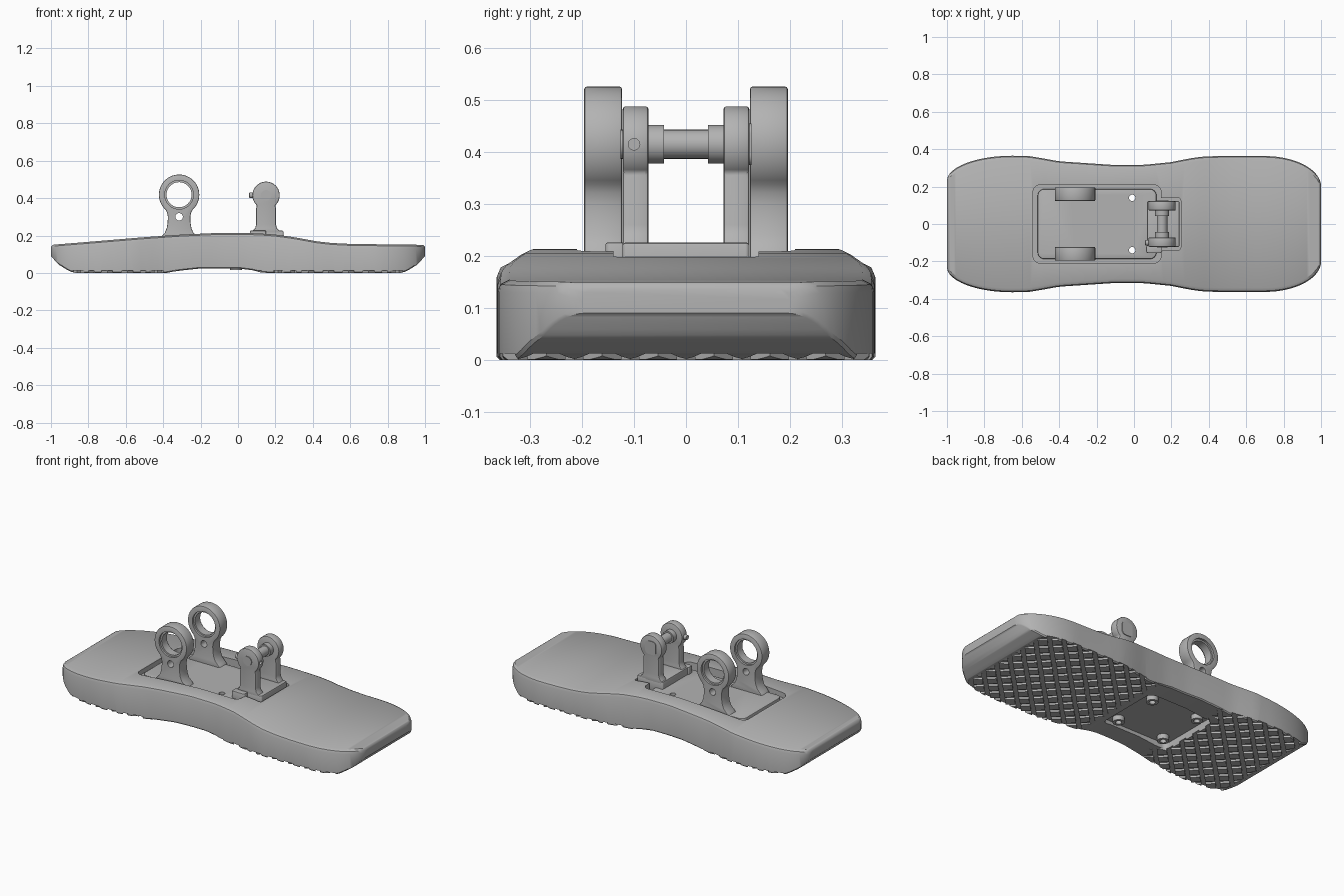
import bpy, bmesh, math
from math import sin, cos, pi, sqrt, radians
from mathutils import Matrix, Vector

old = bpy.data.objects.get("Cube")
if old:
    bpy.data.objects.remove(old)

grey = bpy.data.materials.new("plain grey")
grey.use_nodes = True
GREY = (0.45, 0.45, 0.45, 1)
grey.diffuse_color = GREY
grey.node_tree.nodes["Principled BSDF"].inputs["Base Color"].default_value = GREY


def finish(name, bm):
    bmesh.ops.recalc_face_normals(bm, faces=bm.faces)
    mesh = bpy.data.meshes.new(name)
    bm.to_mesh(mesh)
    bm.free()
    mesh.materials.append(grey)
    ob = bpy.data.objects.new(name, mesh)
    bpy.context.collection.objects.link(ob)
    return ob


def activate(ob):
    bpy.ops.object.select_all(action='DESELECT')
    ob.select_set(True)
    bpy.context.view_layer.objects.active = ob


def smooth(ob, angle=30):
    activate(ob)
    bpy.ops.object.shade_smooth_by_angle(angle=radians(angle))


def bevel(ob, width):
    activate(ob)
    mod = ob.modifiers.new("bevel", 'BEVEL')
    mod.width, mod.segments, mod.angle_limit = width, 2, radians(50)
    bpy.ops.object.modifier_apply(modifier=mod.name)


def cut(ob, cutter):
    activate(ob)
    mod = ob.modifiers.new("cut", 'BOOLEAN')
    mod.operation, mod.solver, mod.object = 'DIFFERENCE', 'EXACT', cutter
    bpy.ops.object.modifier_apply(modifier=mod.name)
    bpy.data.objects.remove(cutter)


def prism(name, points, axis, lo, hi):
    """Extrude a 2D outline along an axis: z takes (x, y), y takes (x, z), x takes (y, z)."""
    place = {'z': lambda a, b, t: (a, b, t), 'y': lambda a, b, t: (a, t, b),
             'x': lambda a, b, t: (t, a, b)}[axis]
    bm = bmesh.new()
    ends = [[bm.verts.new(place(a, b, t)) for a, b in points] for t in (lo, hi)]
    bm.faces.new(ends[0])
    bm.faces.new(ends[1])
    for i in range(len(points)):
        j = (i + 1) % len(points)
        bm.faces.new((ends[0][i], ends[0][j], ends[1][j], ends[1][i]))
    return finish(name, bm)


def circle(a, b, r, n=32):
    return [(a + r * cos(2 * pi * i / n), b + r * sin(2 * pi * i / n)) for i in range(n)]


def round_rect(x0, x1, y0, y1, r):
    pts = []
    for k, (cx, cy) in enumerate([(x1 - r, y1 - r), (x0 + r, y1 - r), (x0 + r, y0 + r), (x1 - r, y0 + r)]):
        pts += [(cx + r * cos((k + i / 6) * pi / 2), cy + r * sin((k + i / 6) * pi / 2)) for i in range(7)]
    return pts


def table(points, x):
    for (a, u), (b, v) in zip(points, points[1:]):
        if x <= b:
            return u + (v - u) * max(0, (x - a) / (b - a))
    return points[-1][1]


# Sole: sections along x from width, top and bottom curves
WAIST = [(-.65, .365), (-.56, .363), (-.5, .353), (-.4, .335), (-.25, .325), (-.1, .315), (.05, .316),
         (.2, .331), (.3, .351), (.37, .361), (.45, .363), (.7, .363)]
TOP = [(-1, .15), (-.8, .166), (-.5, .191), (-.3, .205), (-.1, .214), (.1, .212), (.2, .205), (.3, .191),
       (.42, .169), (.5, .16), (.6, .155), (1, .15)]
BOTTOM = [(-1, .09), (-.96, .045), (-.9, .008), (-.87, 0), (-.38, 0), (-.33, .01), (-.2, .024), (0, .024),
          (.08, .014), (.13, 0), (.87, 0), (.9, .008), (.96, .045), (1, .09)]


def half_width(x):
    if x > .7:
        return .2 + .163 * sqrt(max(0, 1 - ((x - .7) / .3) ** 2))
    if x < -.65:
        return .23 + .135 * sqrt(max(0, 1 - ((x + .65) / .35) ** 2))
    return table(WAIST, x)


bm = bmesh.new()
rings = []
STEPS = 80
for i in range(STEPS + 1):
    x = -cos(pi * i / STEPS)
    w, b = half_width(x), table(BOTTOM, x)
    t = table(TOP, x) - .012 * max(0, (abs(x) - .985) / .015) ** 2
    half = [(w - .006, b), (w, b + .006), (w, t - .022), (w - .006, t - .008), (w - .022, t)]
    loop = half + [(-y, z) for y, z in reversed(half)]
    rings.append([bm.verts.new((x, y, z)) for y, z in loop])
for p, q in zip(rings, rings[1:]):
    for i in range(len(p)):
        j = (i + 1) % len(p)
        bm.faces.new((p[i], p[j], q[j], q[i]))
bm.faces.new(rings[0])
bm.faces.new(rings[-1])
sole = finish("sole", bm)

# Tread grooves: two crossing diagonal families
for turn in (45, -45):
    bm = bmesh.new()
    for k in range(-13, 14):
        at = Matrix.Rotation(radians(turn), 4, 'Z') @ Matrix.Translation((0, k * .076, -.019))
        bmesh.ops.create_cube(bm, size=1, matrix=at @ Matrix.Diagonal((3, .024, .062, 1)))
    cut(sole, finish("groove_cutter", bm))

# Top pocket, underside recess and bolt holes
cut(sole, prism("pocket", round_rect(-.54, .145, -.21, .21, .04), 'z', .16, .4))
cut(sole, prism("pocket_end", round_rect(.05, .25, -.14, .14, .015), 'z', .16, .4))
cut(sole, prism("recess", round_rect(-.385, .055, -.195, .195, .03), 'z', -.1, .045))
insert = prism("mounting_plate", round_rect(-.515, .12, -.187, .187, .035), 'z', .15, .183)
bevel(insert, .006)
for x in (-.32, -.01):
    for y in (-.14, .14):
        for ob in (sole, insert):
            cut(ob, prism("bolt_hole", circle(x, y, .017), 'z', -.1, .4))
        boss = prism("bolt_boss", circle(x, y, .032), 'z', .016, .05)
        cut(boss, prism("bolt_hole", circle(x, y, .017), 'z', -.1, .4))
        smooth(boss)
smooth(sole)
smooth(insert)


def lug(name, cx, cz, r, stem, y0, y1, edge):
    """Upright eye: round head on a flared stem given as right side (dx, z), left mirrored."""
    arc = [(cx + r * cos(radians(a)), cz + r * sin(radians(a))) for a in range(-48, 229, 6)]
    left = [(cx - dx, z) for dx, z in stem]
    right = [(cx + dx, z) for dx, z in reversed(stem)]
    ob = prism(name, arc + left + right, 'y', y0, y1)
    bevel(ob, edge)
    return ob


BIG_STEM = [(.064, .322), (.06, .3), (.061, .27), (.066, .24), (.076, .215), (.095, .195), (.11, .178)]
SMALL_STEM = [(.053, .345), (.053, .26), (.058, .24), (.072, .225), (.08, .21)]
for side, word in ((-1, "front"), (1, "back")):
    # Large eyes with stepped bore and a small pin hole
    y0, y1 = sorted((side * .123, side * .196))
    eye = lug(word + "_large_eye", -.315, .418, .108, BIG_STEM, y0, y1, .005)
    cut(eye, prism("bore", circle(-.315, .418, .067, 48), 'y', -1, 1))
    for face in (y0, y1):
        cut(eye, prism("step", circle(-.315, .418, .077, 48), 'y', face - .012, face + .012))
    cut(eye, prism("pin_hole", circle(-.315, .3, .02), 'y', -1, 1))
    smooth(eye)
    # Small lugs holding the cross pin
    y0, y1 = sorted((side * .072, side * .122))
    small = lug(word + "_pin_lug", .15, .415, .073, SMALL_STEM, y0, y1, .006)
    if side < 0:
        cut(small, prism("screw_hole", circle(-.1, .415, .011), 'x', .18, .3))
    smooth(small)
    y0, y1 = sorted((side * .042, side * .074))
    smooth(prism(word + "_pin_collar", circle(.15, .415, .037), 'y', y0, y1))

# Cross pin, its two ends, and the lock screw
smooth(prism("cross_pin", circle(.15, .415, .028), 'y', -.05, .05))
smooth(prism("pin_head", circle(.15, .415, .028), 'y', -.126, -.11))
smooth(prism("pin_square_end", round_rect(.115, .185, .375, .455, .02), 'y', .11, .126))
lock = prism("lock_screw", circle(-.1, .415, .015, 20), 'x', .06, .1)
bevel(lock, .003)
smooth(lock)

# Lug base and small latch
base = prism("lug_base", round_rect(.07, .243, -.122, .122, .008), 'z', .15, .226)
bevel(base, .006)
smooth(base)
latch = prism("latch", round_rect(.065, .15, -.155, -.115, .01), 'z', .15, .226)
bevel(latch, .004)
smooth(latch)
